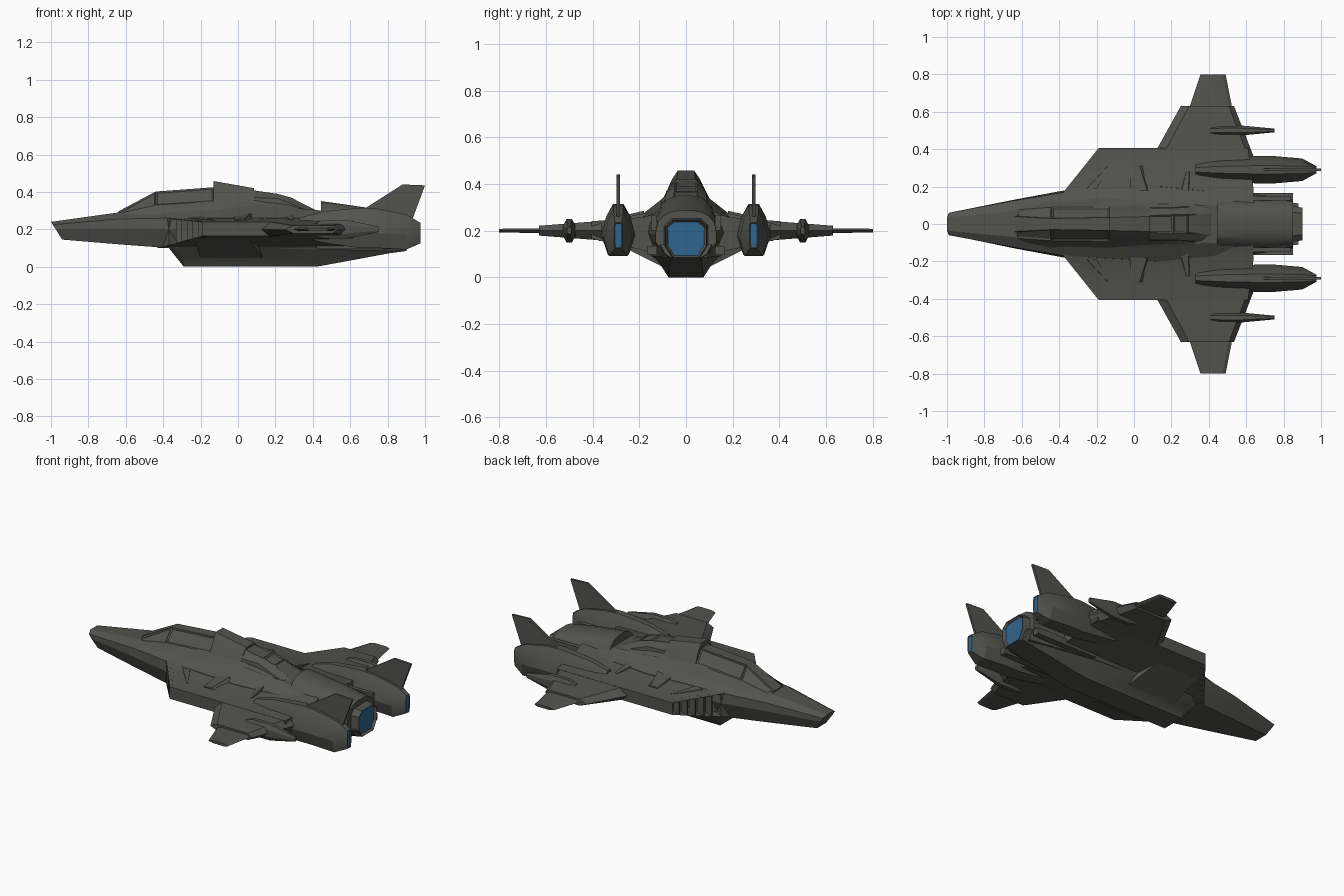
import bpy, bmesh, math
from mathutils import Vector


def material(name, rgb):
    m = bpy.data.materials.new(name)
    m.diffuse_color = (*rgb, 1)
    return m


GREY = material("dark hull grey", (0.085, 0.085, 0.076))
BLUE = material("engine blue", (0.028, 0.13, 0.27))


def loft(name, rings, mirror=False, inset=None, thick=0.015, depth=-0.01, inset_mat=0):
    """Skin a list of equal-length 3D rings; optionally inset faces picked by a rule."""
    bm = bmesh.new()
    vs = [[bm.verts.new(p) for p in r] for r in rings]
    n = len(vs[0])
    for a, b in zip(vs, vs[1:]):
        for i in range(n):
            j = (i + 1) % n
            bm.faces.new((a[i], a[j], b[j], b[i]))
    bm.faces.new(vs[0])
    bm.faces.new(vs[-1])
    bmesh.ops.recalc_face_normals(bm, faces=bm.faces[:])
    bm.normal_update()
    if inset:
        picked = [f for f in bm.faces if inset(f.calc_center_median(), f.normal)]
        bmesh.ops.inset_individual(bm, faces=picked, thickness=thick, depth=depth)
        for f in picked:
            f.material_index = inset_mat
    me = bpy.data.meshes.new(name)
    bm.to_mesh(me)
    bm.free()
    me.materials.append(GREY)
    me.materials.append(BLUE)
    ob = bpy.data.objects.new(name, me)
    bpy.context.collection.objects.link(ob)
    if mirror:
        mod = ob.modifiers.new("mirror", 'MIRROR')
        mod.use_axis = (False, True, False)
    return ob


def sym(sections, yc=0.0):
    """Half profiles (x, [(y, z)...]) -> full symmetric rings about y = yc."""
    return [[(x, yc + y, z) for y, z in h] + [(x, yc - y, z) for y, z in reversed(h)]
            for x, h in sections]


def along_y(stations):
    return [[(x, y, z) for x, z in poly] for y, poly in stations]


def box(name, x0, x1, y0, y1, z0, z1, mirror=True):
    return loft(name, along_y([(y, [(x0, z0), (x1, z0), (x1, z1), (x0, z1)]) for y in (y0, y1)]), mirror)


# main hull with raked nose tip
hull = sym([
    (-1.0, [(.035, .24), (.06, .225), (.06, .20), (.045, .145)]),
    (-.64, [(.07, .29), (.125, .255), (.13, .205), (.095, .12)]),
    (-.37, [(.09, .31), (.17, .26), (.18, .20), (.14, .10)]),
    (.13, [(.11, .33), (.20, .26), (.20, .19), (.15, .10)]),
    (.45, [(.10, .30), (.17, .26), (.19, .20), (.15, .09)]),
    (.85, [(.07, .27), (.12, .24), (.13, .18), (.09, .085)])])
hull[0] = [(x + .06 * (.24 - z) / .095, y, z) for x, y, z in hull[0]]
loft("hull", hull)

# canopy with recessed side panes, flowing into the back
loft("canopy", sym([
    (-.64, [(.04, .296), (.075, .285), (.10, .26)]),
    (-.44, [(.03, .402), (.09, .33), (.14, .26)]),
    (-.13, [(.035, .425), (.09, .35), (.16, .26)]),
    (.10, [(.04, .403), (.10, .34), (.17, .26)]),
    (.29, [(.045, .365), (.10, .32), (.17, .26)]),
    (.42, [(.06, .30), (.12, .28), (.16, .25)])]),
    inset=lambda c, n: c.x < -.13 and abs(n.y) > .3 and c.z > .305 and n.z > 0, thick=.012, depth=-.006)

# dorsal hood and rear spine panel
loft("dorsal_hood", sym([
    (-.13, [(.035, .458), (.06, .42), (.10, .33)]),
    (.085, [(.04, .42), (.07, .39), (.115, .31)])]))
loft("spine_panel", sym([
    (.085, [(.045, .408), (.085, .37), (.09, .33)]),
    (.21, [(.05, .39), (.085, .365), (.09, .32)]),
    (.29, [(.05, .368), (.09, .335), (.10, .30)]),
    (.38, [(.06, .315), (.09, .30), (.10, .27)])]),
    inset=lambda c, n: n.z > .7 and abs(c.y) < .01, thick=.012, depth=-.006)

# belly keel
loft("belly", sym([
    (-.37, [(.15, .13), (.13, .11), (.08, .10)]),
    (-.29, [(.17, .12), (.11, .055), (.075, .0)]),
    (.42, [(.17, .12), (.11, .055), (.075, .0)]),
    (.88, [(.11, .14), (.09, .10), (.065, .085)])]))
# sloping braces under the shoulders
loft("belly_brace", along_y([
    (.08, [(-.20, .035), (.14, .035), (.14, .12), (-.20, .12)]),
    (.30, [(-.23, .145), (.06, .145), (.06, .18), (-.23, .18)])]), True)


# shoulder body with slanted recessed intake
def slab(y, x0, x1, zb, zt):
    return y, [(x0, zt), (x1, zt), (x1, zb), (x0, zb)]


loft("shoulder", along_y([
    slab(.10, -.43, .64, .10, .285), slab(.18, -.37, .64, .115, .258),
    slab(.405, -.19, .61, .165, .24)]), True,
    inset=lambda c, n: n.x < -.5 and c.y > .2, thick=.012, depth=-.05)
# intake slats
for k in range(1, 6):
    t = k / 6
    x, y = -.37 + .18 * t, .18 + .225 * t
    box("intake_slat", x + .008, x + .05, y - .005, y + .005, .115 + .05 * t, .258 - .018 * t)


# wings with bevelled leading and trailing edges, then thin tips
def foil(y, x0, x1, h, e):
    return y, [(x0, .20), (x0 + e, .20 + h), (x1 - e * .6, .20 + h), (x1, .20),
               (x1 - e * .6, .20 - h), (x0 + e, .20 - h)]


loft("wing", along_y([foil(.36, .10, .64, .042, .05), foil(.63, .25, .535, .021, .045)]), True)
loft("wing_tip", along_y([foil(.62, .295, .525, .010, .03), foil(.80, .355, .49, .008, .03)]), True)

# slim wing pods
loft("wing_pod", sym([
    (.41, [(.010, .235), (.024, .218), (.024, .182), (.010, .165)]),
    (.46, [(.012, .25), (.026, .222), (.026, .178), (.012, .15)]),
    (.58, [(.012, .25), (.026, .222), (.026, .178), (.012, .15)]),
    (.75, [(.005, .215), (.010, .207), (.010, .193), (.005, .185)])], .50), True)

# outer engine pods with glowing tails
loft("engine_pod", sym([
    (.33, [(.012, .262), (.034, .24), (.038, .20), (.025, .16)]),
    (.45, [(.018, .295), (.046, .25), (.055, .19), (.036, .13)]),
    (.65, [(.022, .315), (.052, .26), (.073, .18), (.046, .10)]),
    (.75, [(.022, .31), (.052, .26), (.073, .18), (.046, .10)]),
    (.90, [(.020, .28), (.044, .24), (.060, .17), (.040, .092)]),
    (.975, [(.014, .235), (.019, .22), (.019, .15), (.014, .125)])], .29), True,
    inset=lambda c, n: n.x > .9, thick=.005, depth=-.004, inset_mat=1)

# swept tail fins
loft("tail_fin", along_y([
    (.29 + d, [(.66, .30), (.88, .44), (1.0, .435), (.935, .26), (.80, .24)])
    for d in (-.007, .007)]), True)


# central engine cowl, rounded on top
def cowl(x, w, top, bottom=.09):
    h = [(w * math.sin(a) ** .7, .19 + (top - .19) * math.cos(a))
         for a in (.12, .4, .7, 1.0, 1.3, 1.57)]
    return x, h + [(w, .15), (w * .65, bottom)]


loft("engine_cowl", sym([cowl(.445, .140, .352), cowl(.60, .142, .33), cowl(.72, .140, .312),
                         cowl(.85, .130, .287)]))
# nozzle with glowing face
loft("main_nozzle", sym([
    (x, [(.06 * s, .165 + .085 * s), (.092 * s, .165 + .055 * s),
         (.092 * s, .165 - .03 * s), (.058 * s, .165 - .085 * s)])
    for x, s in ((.82, 1.08), (.87, 1.0), (.90, .95))]),
    inset=lambda c, n: n.x > .9, thick=.01, depth=-.015, inset_mat=1)

# rails beside the cowl
box("upper_rail", .27, .84, .125, .15, .20, .268)
box("lower_rail", .42, .85, .125, .165, .095, .135)

# deck vents and raised panel edges
loft("deck_vent", along_y([
    (.18, [(-.02, .25), (.08, .25), (.07, .285), (-.02, .27)]),
    (.31, [(-.02, .23), (.08, .23), (.03, .256), (-.02, .252)])]), True)
loft("front_deck_edge", along_y([
    (.19, [(-.26, .24), (-.20, .24), (-.20, .268), (-.25, .262)]),
    (.32, [(-.14, .23), (-.12, .23), (-.12, .249), (-.13, .248)])]), True)
loft("rear_deck_edge", along_y([
    (.16, [(.24, .24), (.30, .24), (.29, .278), (.25, .27)]),
    (.28, [(.27, .23), (.30, .23), (.295, .254), (.28, .252)])]), True)

# crisp edges, gentle shading elsewhere
for ob in bpy.context.scene.objects:
    ob.select_set(True)
    bpy.context.view_layer.objects.active = ob
bpy.ops.object.shade_smooth_by_angle(angle=math.radians(22))
